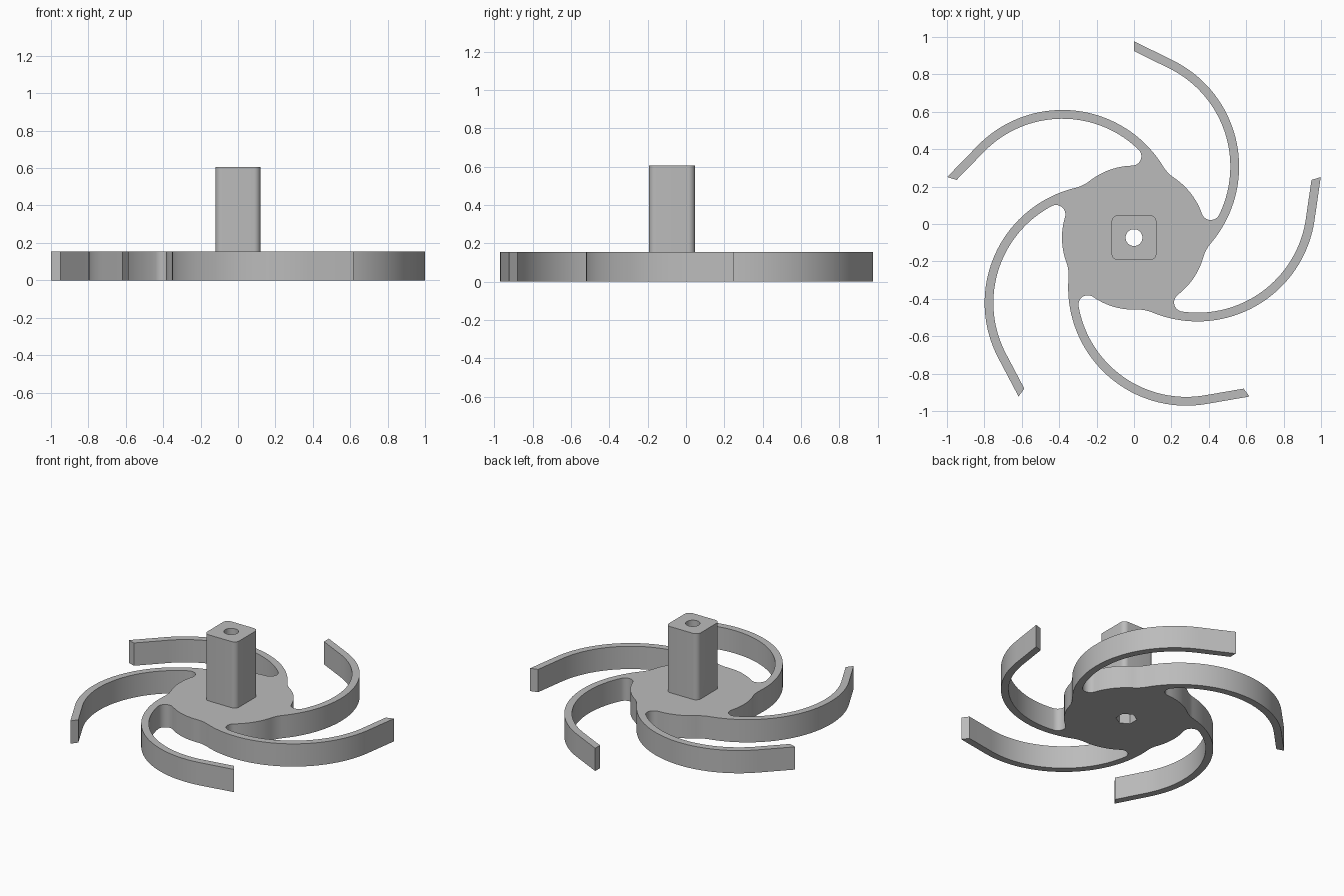
import bpy, bmesh, math
from mathutils import Vector, Matrix

if "Cube" in bpy.data.objects:
    bpy.data.objects.remove(bpy.data.objects["Cube"], do_unlink=True)

ARMS = 5
HUB_Y = -0.073
HUB_R, PLATE_H, POST_TOP = 0.385, 0.155, 0.605
ARC = Vector((-0.07, 0.38))           # centre of the arm curve, hub at origin
R_OUT, R_IN = 0.632, 0.585
TIP = Vector((0, 1.05))
ROOT_FILLET, POCKET_FILLET = 0.2, 0.05

grey = bpy.data.materials.new("plain_grey")
grey.use_nodes = True
colour = (0.5, 0.5, 0.5, 1)
grey.diffuse_color = colour
grey.node_tree.nodes["Principled BSDF"].inputs["Base Color"].default_value = colour


def angle(v):
    return math.atan2(v.y, v.x)


def arc(centre, radius, a, b, n):
    """Points along an arc from angle a to angle b."""
    return [centre + radius * Vector((math.cos(t), math.sin(t)))
            for t in (a + (b - a) * i / n for i in range(n + 1))]


def short_arc(centre, radius, p, q, n):
    a, b = angle(p - centre), angle(q - centre)
    b = a + (b - a + math.pi) % math.tau - math.pi
    return arc(centre, radius, a, b, n)


def fillet_centre(from_hub, from_arc):
    """Right-hand point at the given distances from hub and arm-curve centres."""
    d = ARC.length
    u = ARC / d
    t = (from_hub ** 2 - from_arc ** 2 + d * d) / (2 * d)
    return u * t + Vector((u.y, -u.x)) * math.sqrt(from_hub ** 2 - t * t)


def prism(name, points, z0, z1):
    bm = bmesh.new()
    face = bm.faces.new([bm.verts.new((p.x, p.y + HUB_Y, z0)) for p in points])
    top = bmesh.ops.extrude_face_region(bm, geom=[face])["geom"]
    bmesh.ops.translate(bm, vec=(0, 0, z1 - z0),
                        verts=[v for v in top if isinstance(v, bmesh.types.BMVert)])
    bmesh.ops.recalc_face_normals(bm, faces=bm.faces)
    mesh = bpy.data.meshes.new(name)
    bm.to_mesh(mesh)
    bm.free()
    mesh.materials.append(grey)
    obj = bpy.data.objects.new(name, mesh)
    bpy.context.collection.objects.link(obj)
    return obj


def combine(target, tool, operation):
    mod = target.modifiers.new(operation, 'BOOLEAN')
    mod.object, mod.operation, mod.solver = tool, operation, 'EXACT'
    bpy.context.view_layer.objects.active = target
    bpy.ops.object.modifier_apply(modifier=mod.name)
    bpy.data.objects.remove(tool, do_unlink=True)


# One arm outline: root fillet, outer curve, straight tip, inner curve, pocket
root = fillet_centre(HUB_R + ROOT_FILLET, R_OUT + ROOT_FILLET)
pocket = fillet_centre(HUB_R + POCKET_FILLET, R_IN - POCKET_FILLET)
root_hub = root.normalized() * HUB_R
root_arm = ARC + (root - ARC).normalized() * R_OUT
pocket_hub = pocket.normalized() * HUB_R
pocket_arm = ARC + (pocket - ARC).normalized() * R_IN
to_tip = TIP - ARC
bend = angle(to_tip) - math.acos(R_OUT / to_tip.length)
tip_in = TIP - Vector((0, (R_OUT - R_IN) / math.sin(bend)))

arm = short_arc(root, ROOT_FILLET, root_hub, root_arm, 10)
arm += arc(ARC, R_OUT, angle(root_arm - ARC), bend, 36)[1:]
arm += [TIP, tip_in]
arm += arc(ARC, R_IN, bend, angle(pocket_arm - ARC), 36)
pa, pb = angle(pocket_arm - pocket), angle(pocket_hub - pocket)
arm += arc(pocket, POCKET_FILLET, pa, pa - (pa - pb) % math.tau, 14)[1:]
step = math.tau / ARMS
arm += arc(Vector((0, 0)), HUB_R, angle(pocket_hub), angle(root_hub) + step, 12)[1:-1]

outline = []
for k in range(ARMS):
    turn = Matrix.Rotation(k * step, 2)
    outline += [turn @ p for p in arm]
rotor = prism("rotor_with_curved_arms", outline, 0, PLATE_H)

# Square post with rounded corners
half, corner = 0.12, 0.035
square = []
for k in range(4):
    a = k * math.pi / 2
    c = Matrix.Rotation(a, 2) @ Vector((half - corner, half - corner))
    square += arc(c, corner, a, a + math.pi / 2, 8)
combine(rotor, prism("post", square, PLATE_H / 2, POST_TOP), 'UNION')

# Through bore and hexagonal nut recess underneath
origin = Vector((0, 0))
bore = arc(origin, 0.045, 0, math.tau, 40)[:-1]
combine(rotor, prism("bore_cutter", bore, -0.1, POST_TOP + 0.1), 'DIFFERENCE')
recess = arc(origin, 0.066, math.pi / 6, math.pi / 6 + math.tau, 6)[:-1]
combine(rotor, prism("nut_recess_cutter", recess, -0.1, 0.1), 'DIFFERENCE')

bpy.ops.object.select_all(action='DESELECT')
rotor.select_set(True)
bpy.context.view_layer.objects.active = rotor
bpy.ops.object.shade_smooth_by_angle(angle=math.radians(30))
